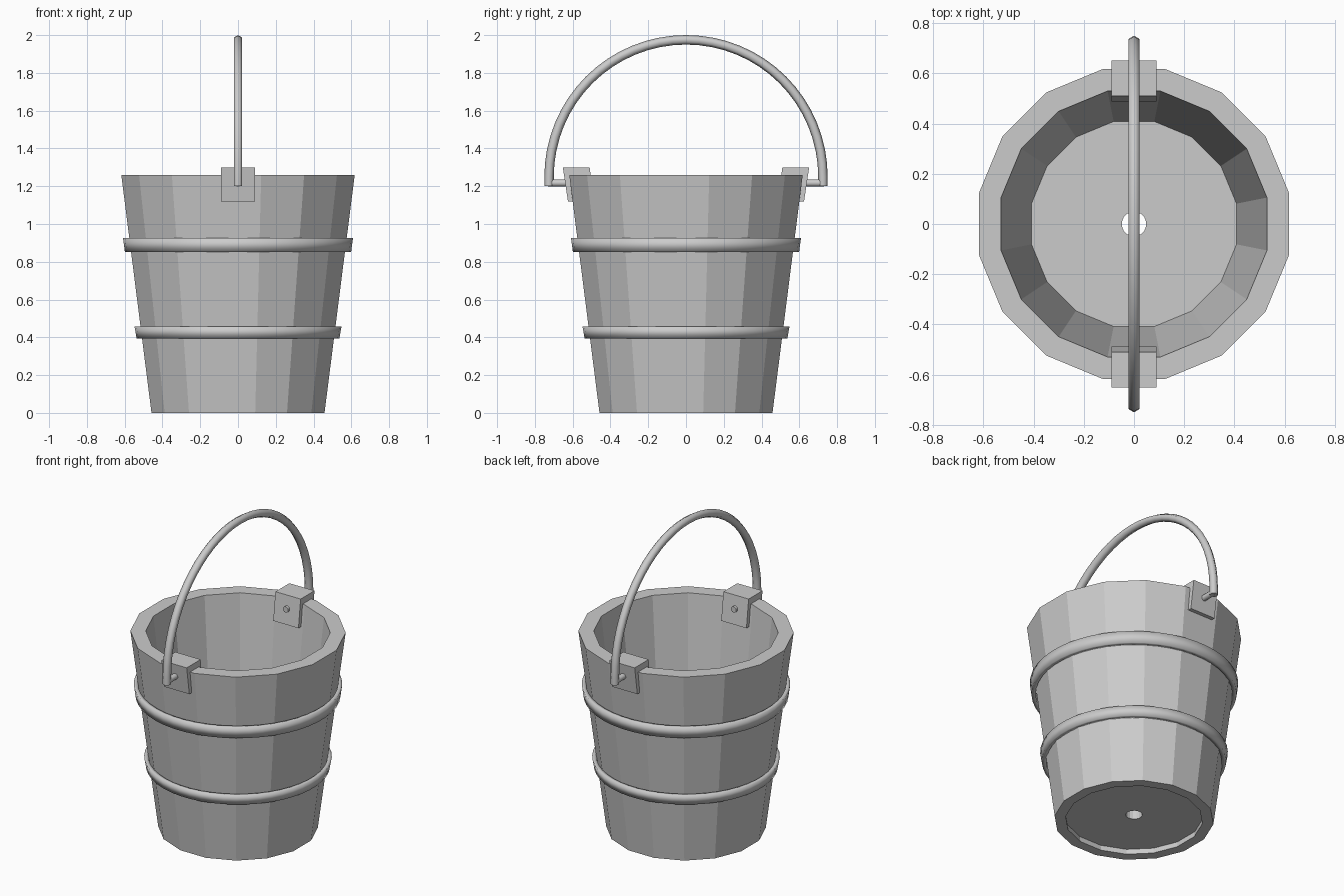
import bpy, bmesh, math
from mathutils import Vector

if "Cube" in bpy.data.objects:
    bpy.data.objects.remove(bpy.data.objects["Cube"])

grey = bpy.data.materials.new("plain grey")
grey.diffuse_color = (0.6, 0.6, 0.6, 1)
grey.use_nodes = True
grey.node_tree.nodes["Principled BSDF"].inputs["Base Color"].default_value = grey.diffuse_color


def finish(name, bm, smooth=False):
    bmesh.ops.recalc_face_normals(bm, faces=bm.faces)
    me = bpy.data.meshes.new(name)
    for f in bm.faces:
        f.smooth = smooth and len(f.verts) == 4
    bm.to_mesh(me)
    bm.free()
    me.materials.append(grey)
    ob = bpy.data.objects.new(name, me)
    bpy.context.collection.objects.link(ob)
    return ob


def bridge(bm, rings, closed):
    """Join successive vertex rings with quads."""
    n = len(rings[0])
    for i in range(len(rings) if closed else len(rings) - 1):
        a, b = rings[i], rings[(i + 1) % len(rings)]
        for j in range(n):
            k = (j + 1) % n
            bm.faces.new((a[j], a[k], b[k], b[j]))


def lathe(name, profile, sides, smooth=False):
    """Spin a closed (radius, z) profile about the z axis."""
    bm = bmesh.new()
    rings = []
    for i in range(sides):
        a = 2 * math.pi * (i + 0.5) / sides
        rings.append([bm.verts.new((r * math.cos(a), r * math.sin(a), z)) for r, z in profile])
    bridge(bm, rings, True)
    return finish(name, bm, smooth)


def tube(name, path, radius, sides):
    """Sweep a round section along a path in the yz plane."""
    bm = bmesh.new()
    rings = []
    for i, p in enumerate(path):
        t = (path[min(i + 1, len(path) - 1)] - path[max(i - 1, 0)]).normalized()
        side = Vector((1, 0, 0))
        out = t.cross(side)
        rings.append([bm.verts.new(p + radius * (math.cos(a) * out + math.sin(a) * side))
                      for a in (2 * math.pi * j / sides for j in range(sides))])
    bridge(bm, rings, False)
    bm.faces.new(rings[0])
    bm.faces.new(rings[-1])
    return finish(name, bm, True)


# Tapered sixteen-sided wall
lathe("bucket_wall", [(0.467, 0), (0.63, 1.26), (0.54, 1.26), (0.402, 0)], 16)

# Recessed floor with a central hole
lathe("bucket_floor", [(0.408, 0.035), (0.42, 0.13), (0.049, 0.13), (0.049, 0.035)], 16)

# Two metal hoops
for name, z0, z1, r0, r1 in (("lower_hoop", 0.395, 0.457, 0.538, 0.549),
                             ("upper_hoop", 0.852, 0.925, 0.60, 0.61)):
    lathe(name, [(r0, z0), (r1, z1), (r1 - 0.025, z1), (r0 - 0.025, z0)], 48, True)

# Arched handle
R, ZC = 0.725, 1.25
path = [Vector((0, R, 1.2))]
path += [Vector((0, R * math.cos(math.pi * i / 32), ZC + R * math.sin(math.pi * i / 32)))
         for i in range(33)]
path.append(Vector((0, -R, 1.2)))
tube("handle", path, 0.025, 6)

# Rim brackets and pivot pins, front and back
for name, s in (("front", -1), ("back", 1)):
    bm = bmesh.new()
    section = [(0.625, 1.12), (0.652, 1.30), (0.51, 1.30), (0.488, 1.12)]
    rings = [[bm.verts.new((x, s * y, z)) for y, z in section] for x in (-0.09, 0.09)]
    bridge(bm, rings, False)
    bm.faces.new(rings[0])
    bm.faces.new(rings[1])
    finish(name + "_bracket", bm)
    tube(name + "_pin", [Vector((0, s * y, 1.217)) for y in (0.73, 0.485)], 0.019, 12)
